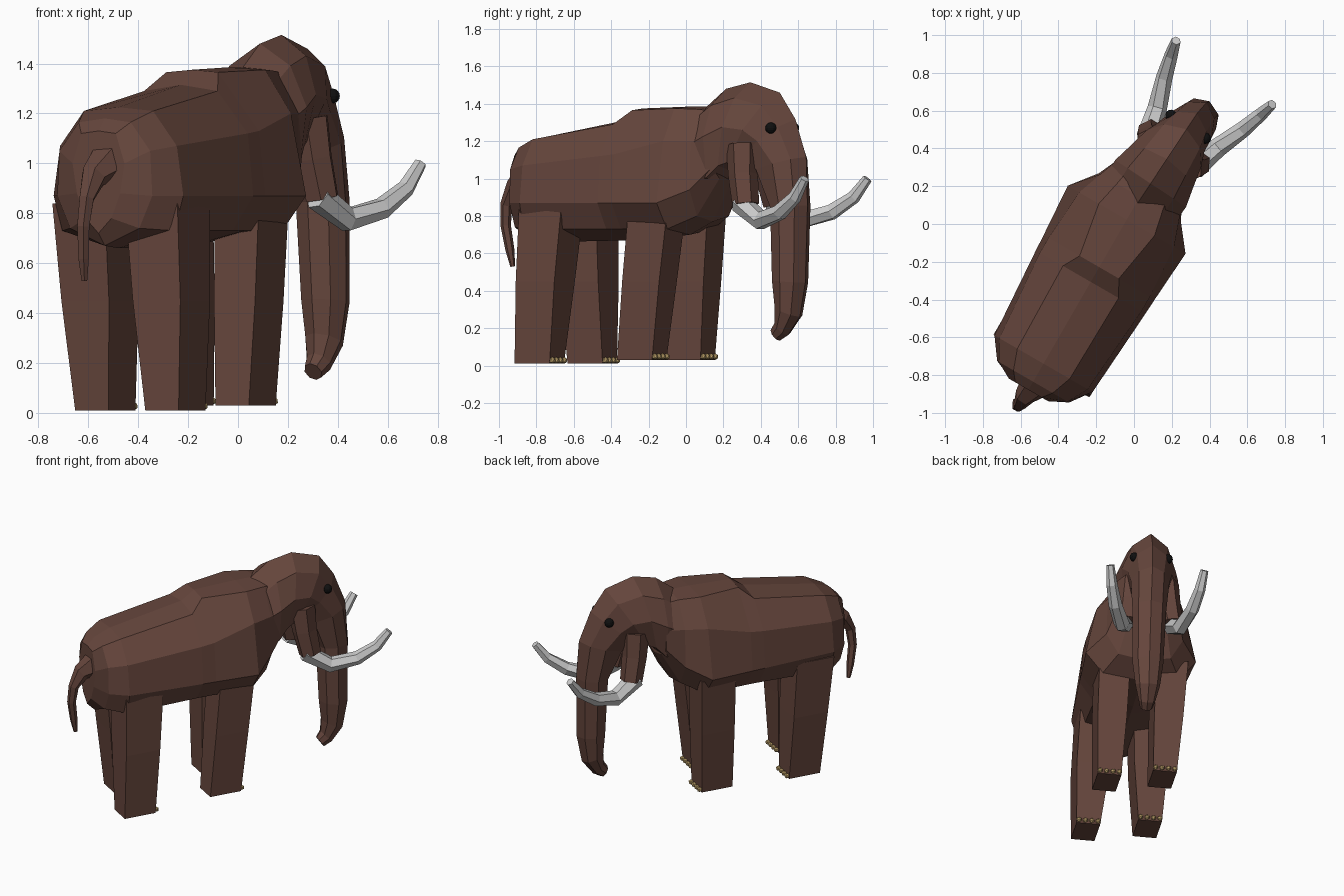
import bpy, bmesh
from math import sin, cos, pi, radians
from mathutils import Matrix, Vector

if "Cube" in bpy.data.objects:
    bpy.data.objects.remove(bpy.data.objects["Cube"])

# Local frame: X = animal's right, Y = forward, Z = up; then turned 30 degrees
BODY = Matrix.Rotation(radians(-30), 4, 'Z') @ Matrix.Translation((-0.045, 0, 0))
HEAD = BODY @ Matrix.Rotation(radians(-3.5), 4, 'Z')


def material(name, rgb):
    m = bpy.data.materials.new(name)
    m.diffuse_color = (*rgb, 1)
    m.use_nodes = True
    m.node_tree.nodes["Principled BSDF"].inputs["Base Color"].default_value = m.diffuse_color
    return m


HIDE = material("brown_hide", (0.13, 0.06, 0.045))
NAIL = material("horn", (0.6, 0.42, 0.17))
BLACK = material("black", (0.005, 0.005, 0.005))


def finish(name, bm, mat, frame):
    bmesh.ops.recalc_face_normals(bm, faces=bm.faces)
    bm.transform(frame)
    me = bpy.data.meshes.new(name)
    bm.to_mesh(me)
    bm.free()
    ob = bpy.data.objects.new(name, me)
    bpy.context.collection.objects.link(ob)
    if mat:
        me.materials.append(mat)
    return ob


def loft(name, rings, mat, frame=BODY):
    """Skin equal-length point rings and cap both ends."""
    bm = bmesh.new()
    vs = [[bm.verts.new(p) for p in r] for r in rings]
    n = len(vs[0])
    for a, b in zip(vs, vs[1:]):
        for i in range(n):
            j = (i + 1) % n
            bm.faces.new((a[i], a[j], b[j], b[i]))
    bm.faces.new(vs[0])
    bm.faces.new(vs[-1])
    return finish(name, bm, mat, frame)


def tube(name, path, radii, sides, mat, frame):
    """Round tube with changing radius along a path."""
    pts = [Vector(p) for p in path]
    rings = []
    for i, p in enumerate(pts):
        t = (pts[min(i + 1, len(pts) - 1)] - pts[max(i - 1, 0)]).normalized()
        a = (Vector((1, 0, 0)) - t * t.x).normalized()
        b = t.cross(a)
        rings.append([p + radii[i] * (a * cos(2 * pi * k / sides) + b * sin(2 * pi * k / sides))
                      for k in range(sides)])
    return loft(name, rings, mat, frame)


# Body: forward position, then half profile (side, height) from spine to belly;
# the step between -.38 and -.29 is the back edge of the shoulder hump
sections = [
    (-1.04, [(0, 1.13), (.08, 1.12), (.12, 1.0), (.10, .88), (.06, .78), (0, .72)]),
    (-.99, [(0, 1.18), (.12, 1.165), (.21, 1.05), (.22, .87), (.16, .74), (0, .67)]),
    (-.88, [(0, 1.225), (.16, 1.21), (.27, 1.07), (.30, .87), (.26, .73), (0, .66)]),
    (-.38, [(0, 1.315), (.17, 1.29), (.31, 1.12), (.335, .87), (.24, .73), (0, .67)]),
    (-.29, [(0, 1.375), (.12, 1.365), (.31, 1.13), (.34, .87), (.24, .73), (0, .67)]),
    (.0, [(0, 1.385), (.17, 1.375), (.29, 1.2), (.36, .87), (.25, .73), (0, .70)]),
    (.14, [(0, 1.385), (.14, 1.37), (.24, 1.2), (.25, .94), (.17, .80), (0, .77)]),
    (.25, [(0, 1.38), (.12, 1.35), (.20, 1.2), (.20, 1.06), (.12, 1.0), (0, .97)]),
]
loft("body", [[(s, u, z) for s, z in p] + [(-s, u, z) for s, z in p[-2:0:-1]]
              for u, p in sections], HIDE)

# Head and trunk in one skin: forward, height, pitch, half height, half width, side shift
head = [(.10, 1.16, 0, .22, .22, 0), (.23, 1.225, 0, .255, .225, 0),
        (.335, 1.275, -12, .245, .20, 0), (.45, 1.26, -32, .235, .175, 0),
        (.525, 1.2, -52, .19, .145, 0), (.615, 1.08, -75, .14, .125, .01),
        (.655, .85, -87, .11, .11, .02), (.66, .45, -94, .098, .10, .03),
        (.65, .29, -112, .078, .08, .03), (.61, .20, -138, .052, .055, .03),
        (.57, .165, -145, .04, .04, .03)]
rings = []
for i, (u, z, pitch, hh, hw, dx) in enumerate(head):
    t = radians(pitch)
    ring = []
    for k in range(8):
        # Cheeks are fuller than the brow
        f = (.92 if k in (1, 7) else 1.22 if k in (3, 5) else 1) if i < 6 else 1
        a, b = f * hw * sin(k * pi / 4), f * hh * cos(k * pi / 4)
        ring.append((dx + a, u - sin(t) * b, z + cos(t) * b))
    rings.append(ring)
loft("head_and_trunk", rings, HIDE, HEAD)

for s, side in ((1, "right"), (-1, "left")):
    # Tusk, its socket and the eye
    tube(side + "_tusk_socket", [(s * .11, .41, 1.18), (s * .13, .425, 1.02), (s * .15, .455, .86)],
         [.09, .08, .072], 6, HIDE, HEAD)
    tube(side + "_tusk", [(s * .15, .42, .87), (s * .19, .58, .775), (s * .25, .74, .82),
                          (s * .285, .86, .90), (s * .305, .935, 1.0)],
         [.058, .052, .044, .036, .026], 6, None, HEAD)
    bm = bmesh.new()
    bmesh.ops.create_uvsphere(bm, u_segments=12, v_segments=8, radius=.03,
                              matrix=Matrix.Translation((s * .11, .59, 1.27)))
    finish(side + "_eye", bm, BLACK, HEAD)

# Tail
tube("tail", [(.02, -.99, 1.0), (0, -1.08, .95), (0, -1.135, .86), (-.01, -1.145, .75),
              (-.02, -1.125, .62), (-.025, -1.11, .53)],
     [.09, .055, .033, .028, .024, .013], 6, HIDE, BODY)

# Legs: foot centre, top centre, sole height, thickness gain towards the top
legs = {"back_right_leg": ((.22, -.805), (.16, -.765), .01, .055),
        "back_left_leg": ((-.165, -.70), (-.185, -.75), .01, .055),
        "front_right_leg": ((.19, -.19), (.17, -.105), .03, .03),
        "front_left_leg": ((-.155, -.09), (-.20, -.07), .03, .03)}
for name, (foot, top, z0, gain) in legs.items():
    rings = []
    for f, z in ((0, z0), (.5, .45), (1, .84)):
        x, y = (foot[i] + (top[i] - foot[i]) * f for i in (0, 1))
        w, l = .077 + gain * min(f * 1.2, .8), .108 + gain * f * .4
        rings.append([(x - w, y - l, z), (x + w, y - l, z), (x + w, y + l, z), (x - w, y + l, z)])
    loft(name, rings, HIDE)
    # Toenails along the front of the foot
    bm = bmesh.new()
    for k in range(4):
        bmesh.ops.create_icosphere(bm, subdivisions=1, radius=.018, matrix=Matrix.Translation(
            (foot[0] + (k - 1.5) * .042, foot[1] + .118, z0 + .018)))
    finish(name + "_toenails", bm, NAIL, BODY)
